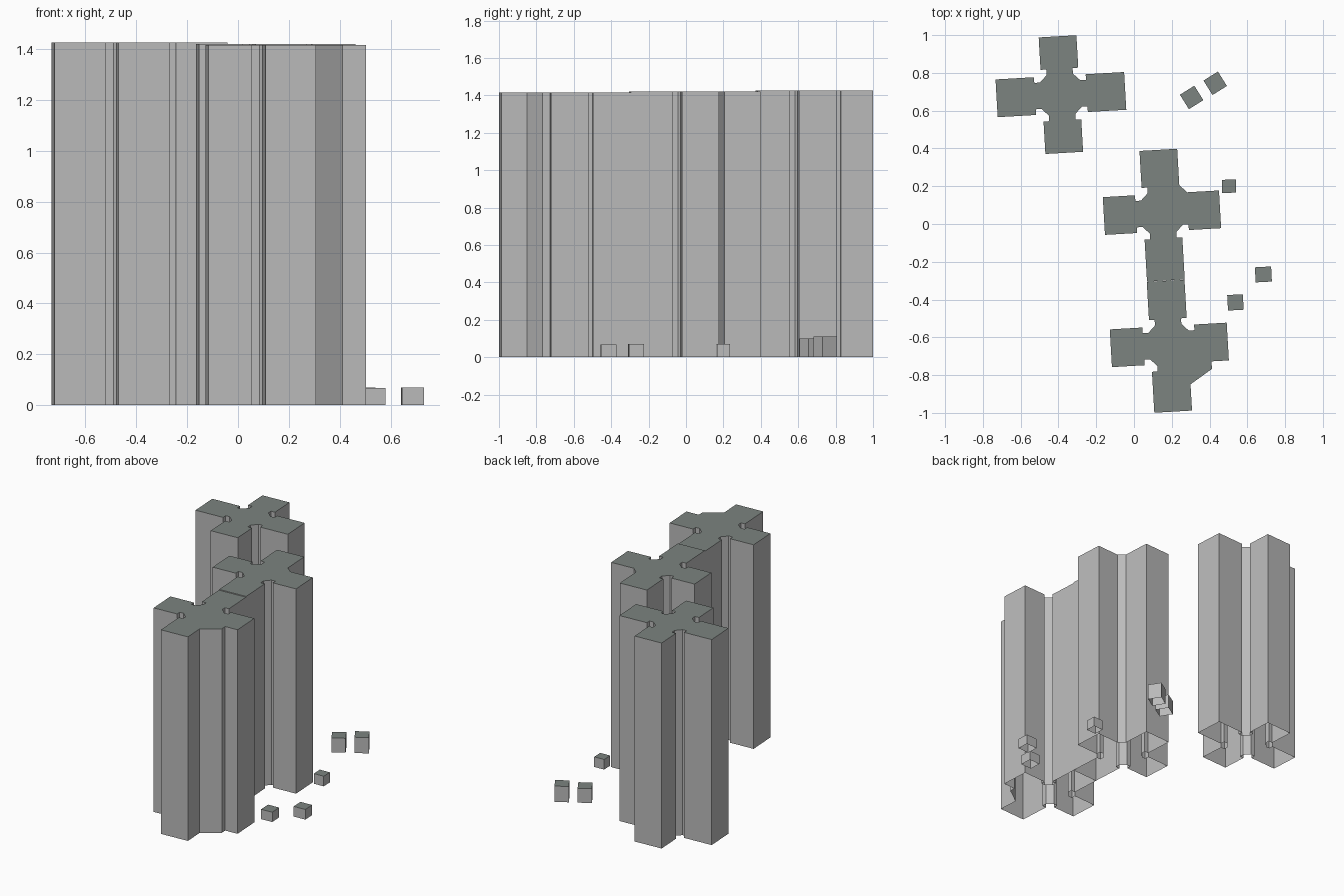
import bpy, bmesh, math
from mathutils import Matrix, Vector

cube = bpy.data.objects.get("Cube")
if cube:
    bpy.data.objects.remove(cube, do_unlink=True)


def material(name, rgb):
    mat = bpy.data.materials.new(name)
    mat.use_nodes = True
    mat.diffuse_color = (*rgb, 1)
    mat.node_tree.nodes["Principled BSDF"].inputs["Base Color"].default_value = (*rgb, 1)
    return mat


WALL = material("wall grey", (0.5, 0.5, 0.5))
ROOF = material("roof green grey", (0.2, 0.23, 0.215))
TILT = math.radians(3.3)
HALF = 0.1  # half width of each tower wing

# Inner corners between two neighbouring wings, as (along first, along second)
NOTCH = [(.137, HALF), (.137, .07), (.107, .07), (.07, .107), (.07, .137), (HALF, .137)]
CHAMFER = [(.14, HALF), (HALF, .14)]
BAY = [(.215, HALF), (.14, .218), (HALF, .218)]


def block(name, outline, height, center, angle):
    """Walls and a roof over an outline, open underneath."""
    bm = bmesh.new()
    turn = Matrix.Rotation(angle, 2)
    pts = [turn @ Vector(p) + Vector(center) for p in outline]
    low = [bm.verts.new((p.x, p.y, 0)) for p in pts]
    high = [bm.verts.new((p.x, p.y, height)) for p in pts]
    for i in range(len(pts)):
        j = (i + 1) % len(pts)
        bm.faces.new((low[i], low[j], high[j], high[i]))
    bm.faces.new(high).material_index = 1
    mesh = bpy.data.meshes.new(name)
    bm.to_mesh(mesh)
    bm.free()
    mesh.materials.append(WALL)
    mesh.materials.append(ROOF)
    bpy.context.collection.objects.link(bpy.data.objects.new(name, mesh))


def tower(name, center, height, wings, corners):
    """Cross-shaped tower; wings run east, north, west, south."""
    outline = []
    for i, corner in enumerate(corners):
        turn = Matrix.Rotation(i * math.pi / 2, 2)
        quadrant = [(wings[i], HALF)] + corner + [(HALF, wings[(i + 1) % 4])]
        outline += [turn @ Vector(p) for p in quadrant]
    block(name, outline, height, center, TILT)


def shed(name, center, size, height, degrees):
    w, d = size[0] / 2, size[1] / 2
    block(name, [(-w, -d), (w, -d), (w, d), (-w, d)], height, center, math.radians(degrees))


# Three towers, the front two joined by a long wing
tower("back_tower", (-.387, .685), 1.425, (.341, .309, .341, .309), [NOTCH] * 4)
tower("middle_tower", (.148, .06), 1.42, (.308, .333, .308, .36),
      [CHAMFER, NOTCH, NOTCH, NOTCH])
tower("front_tower", (.187, -.64), 1.415, (.31, .34, .31, .354),
      [NOTCH, NOTCH, NOTCH, BAY])

# Small outbuildings
shed("back_shed_inner", (.305, .67), (.09, .09), .10, 32)
shed("back_shed_outer", (.43, .745), (.09, .09), .11, 32)
shed("middle_shed", (.503, .2), (.074, .07), .07, 2)
shed("front_shed_outer", (.685, -.267), (.086, .08), .07, 3)
shed("front_shed_inner", (.537, -.415), (.083, .082), .068, 3)
